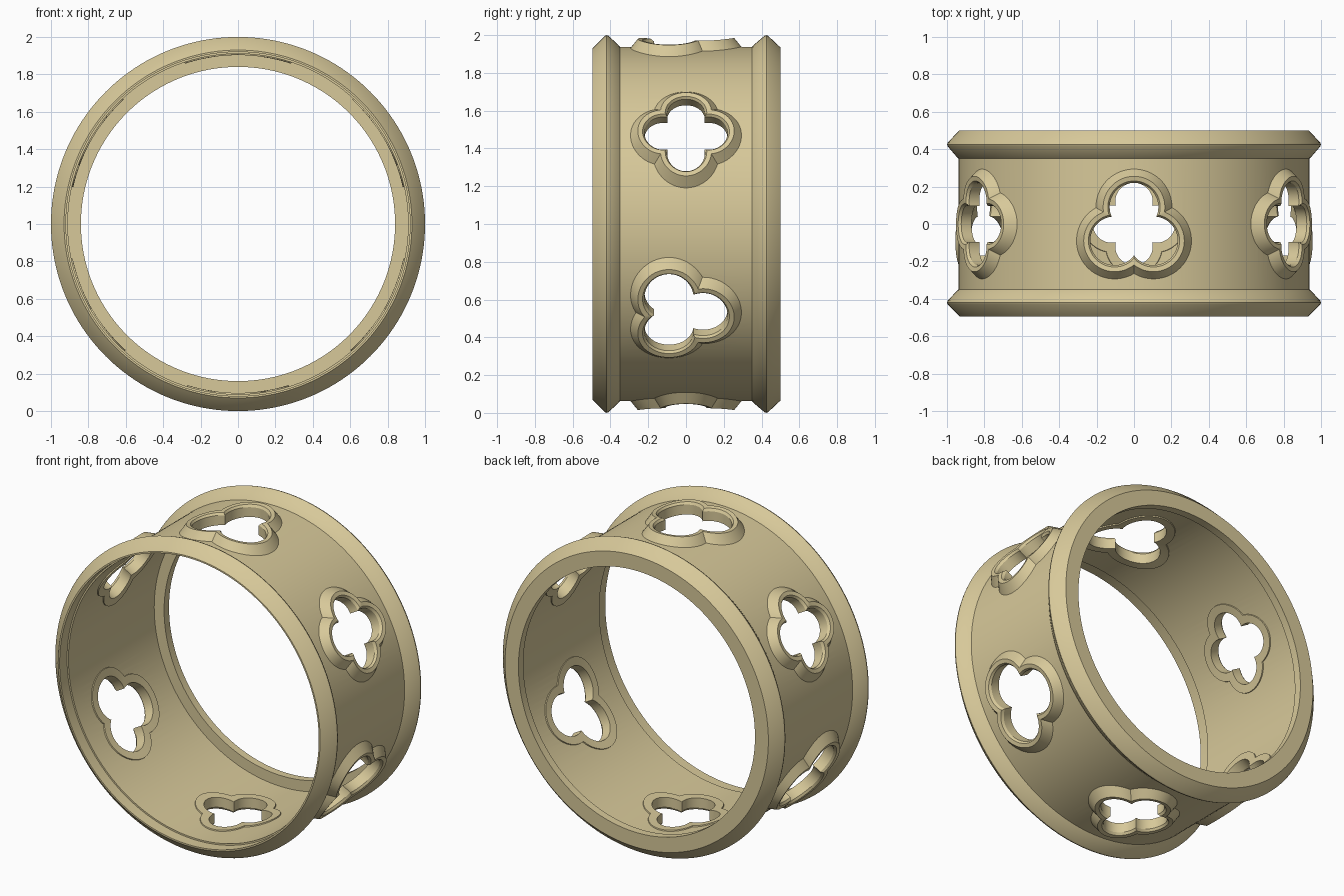
import bpy, bmesh, math

cube = bpy.data.objects.get("Cube")
if cube:
    bpy.data.objects.remove(cube, do_unlink=True)

SEGMENTS = 160
STEPS = 144

tan = bpy.data.materials.new("pale_tan")
tan.use_nodes = True
COLOUR = (0.68, 0.58, 0.32, 1)
tan.diffuse_color = COLOUR
tan.node_tree.nodes["Principled BSDF"].inputs["Base Color"].default_value = COLOUR


def loft(name, rows, wrap_rows=True):
    """Skin closed loops of points; either wrap the loops round or cap the ends."""
    bm = bmesh.new()
    loops = [[bm.verts.new(p) for p in row] for row in rows]
    pairs = list(zip(loops, loops[1:]))
    if wrap_rows:
        pairs.append((loops[-1], loops[0]))
    else:
        bm.faces.new(loops[0])
        bm.faces.new(loops[-1])
    for a, b in pairs:
        n = len(a)
        for i in range(n):
            j = (i + 1) % n
            bm.faces.new((a[i], a[j], b[j], b[i]))
    bmesh.ops.recalc_face_normals(bm, faces=bm.faces)
    mesh = bpy.data.meshes.new(name)
    bm.to_mesh(mesh)
    bm.free()
    mesh.materials.append(tan)
    obj = bpy.data.objects.new(name, mesh)
    bpy.context.collection.objects.link(obj)
    return obj


def smooth(obj):
    bpy.ops.object.select_all(action='DESELECT')
    obj.select_set(True)
    bpy.context.view_layer.objects.active = obj
    bpy.ops.object.shade_smooth_by_angle(angle=math.radians(28))


def foil(lobes, lobe_radius, spread, shift, offset):
    """Outline of a ring of overlapping lobes, as (tangent, axial) points."""
    r = lobe_radius + offset
    points = []
    for i in range(STEPS):
        t = 2 * math.pi * i / STEPS
        reach = 0
        for k in range(lobes):
            d = t - (math.pi / 2 + 2 * math.pi * k / lobes)
            inside = r * r - (spread * math.sin(d)) ** 2
            if inside >= 0:
                reach = max(reach, spread * math.cos(d) + math.sqrt(inside))
        points.append((reach * math.cos(t), reach * math.sin(t) + shift))
    return points


def place(points, angle, radius):
    """Wrap an outline onto a cylinder of the given radius about the y axis."""
    c, s = math.cos(angle), math.sin(angle)
    out = []
    for u, y in points:
        h = math.sqrt(radius * radius - u * u)
        out.append((h * c - u * s, y, 1 + h * s + u * c))
    return out


# Band with pointed rims and a back flange: (axial, radius) profile
profile = [(-0.495, 0.93), (-0.43, 0.996), (-0.42, 1.0), (-0.41, 0.996),
           (-0.355, 0.945), (-0.35, 0.938), (0.35, 0.938), (0.355, 0.945),
           (0.415, 0.996), (0.425, 1.0), (0.435, 0.996), (0.5, 0.935),
           (0.5, 0.84), (0.45, 0.84), (0.45, 0.91), (-0.42, 0.91),
           (-0.42, 0.92), (-0.495, 0.92)]
turns = [2 * math.pi * i / SEGMENTS for i in range(SEGMENTS)]
band = loft("ring_band", [[(r * math.cos(a), y, 1 + r * math.sin(a)) for a in turns]
                          for y, r in profile])

# Openings: three-lobed and four-lobed in turn, each with a chamfered frame
trefoil = (3, 0.13, 0.12, -0.03)
quatrefoil = (4, 0.10, 0.12, 0.0)
frame_section = [(0.08, 0.93), (0.035, 0.985), (0.01, 0.98), (0.0, 0.965),
                 (0.0, 0.903), (0.05, 0.903), (0.055, 0.92)]

for i in range(6):
    angle = math.radians(30 + 60 * i)
    shape = trefoil if i % 2 else quatrefoil
    kind = "trefoil" if i % 2 else "quatrefoil"

    cut = foil(*shape, 0.025)
    cutter = loft("opening_cutter", [place(cut, angle, 0.7), place(cut, angle, 1.2)], False)
    cutter.hide_render = True
    mod = band.modifiers.new("opening", 'BOOLEAN')
    mod.operation = 'DIFFERENCE'
    mod.solver = 'EXACT'
    mod.object = cutter
    bpy.context.view_layer.objects.active = band
    bpy.ops.object.modifier_apply(modifier=mod.name)
    bpy.data.objects.remove(cutter, do_unlink=True)

    frame = loft(f"{kind}_frame_{i // 2 + 1}",
                 [place(foil(*shape, off), angle, r) for off, r in frame_section])
    smooth(frame)

smooth(band)
